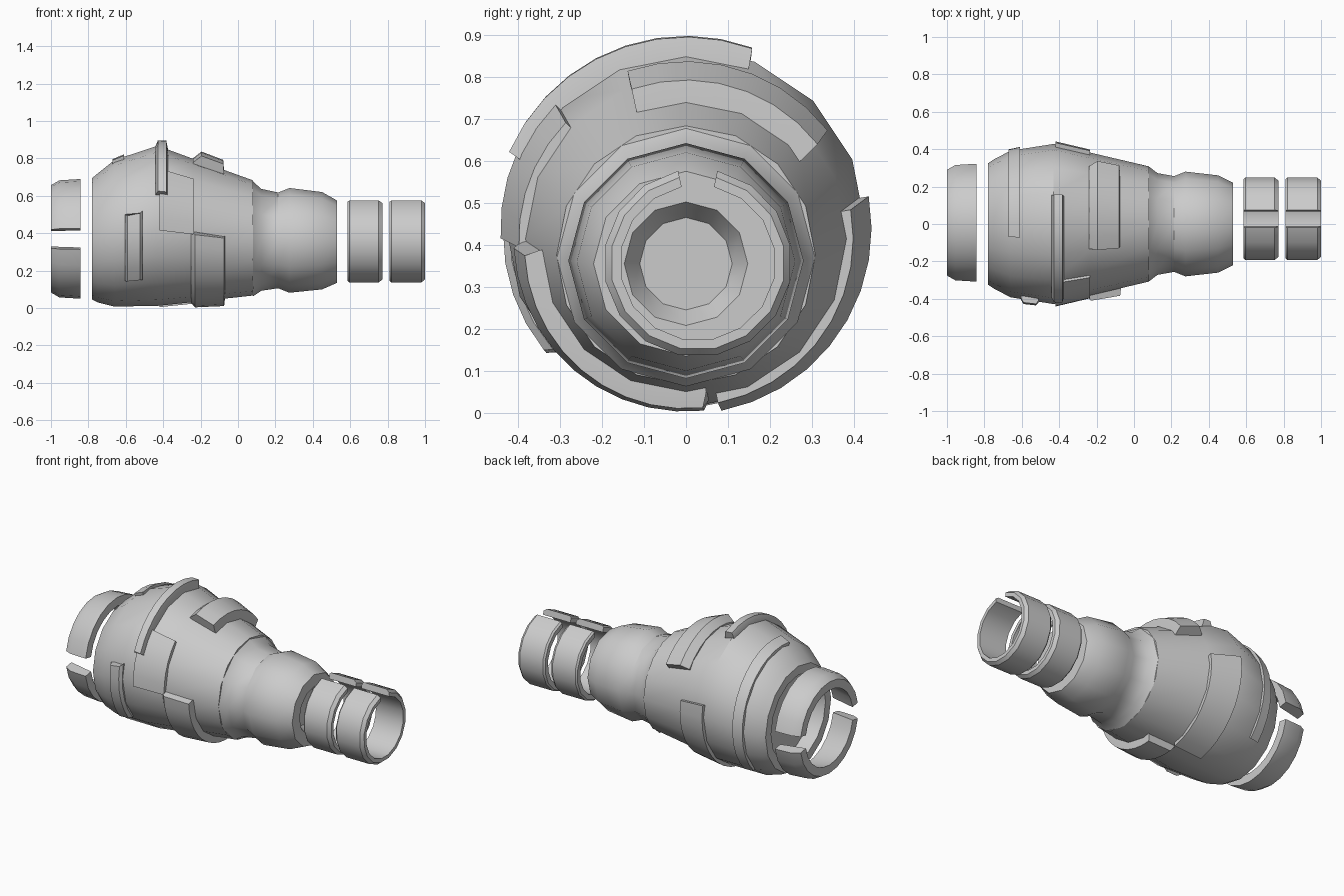
import bpy, bmesh, math
from math import sin, cos, radians

if "Cube" in bpy.data.objects:
    bpy.data.objects.remove(bpy.data.objects["Cube"])

# Body sections along x: (x, centre height, radius)
HULL = [(-0.78, 0.37, 0.325), (-0.75, 0.375, 0.345), (-0.66, 0.40, 0.392), (-0.43, 0.44, 0.428),
        (-0.24, 0.415, 0.383), (0.08, 0.375, 0.308)]
NECK = [(0.08, 0.37, 0.307), (0.125, 0.365, 0.272), (0.215, 0.362, 0.256), (0.275, 0.362, 0.28),
        (0.45, 0.36, 0.26), (0.53, 0.355, 0.22)]


def finish(name, bm):
    bmesh.ops.recalc_face_normals(bm, faces=bm.faces)
    me = bpy.data.meshes.new(name)
    bm.to_mesh(me)
    bm.free()
    ob = bpy.data.objects.new(name, me)
    bpy.context.collection.objects.link(ob)
    bpy.ops.object.select_all(action='DESELECT')
    ob.select_set(True)
    bpy.context.view_layer.objects.active = ob
    bpy.ops.object.shade_smooth_by_angle(angle=radians(32))
    return ob


def loft(name, sections, sides):
    """Closed solid through circular sections, capped at both ends."""
    bm = bmesh.new()
    loops = []
    for x, zc, r in sections:
        loops.append([bm.verts.new((x, r * sin(math.tau * i / sides), zc + r * cos(math.tau * i / sides)))
                      for i in range(sides)])
    for a, b in zip(loops, loops[1:]):
        for i in range(sides):
            j = (i + 1) % sides
            bm.faces.new((a[i], a[j], b[j], b[i]))
    bm.faces.new(loops[0])
    bm.faces.new(loops[-1])
    return finish(name, bm)


def hull_at(x):
    for (x0, c0, r0), (x1, c1, r1) in zip(HULL, HULL[1:]):
        if x <= x1:
            t = (x - x0) / (x1 - x0)
            return c0 + (c1 - c0) * t, r0 + (r1 - r0) * t
    return HULL[-1][1:]


def arc(name, section, a0, a1, step=10):
    """Sweep a closed section of (x, y centre, z centre, radius, end inset) from angle a0 to a1 (0 = top, 90 = +y)."""
    bm = bmesh.new()
    n = max(2, round(abs(a1 - a0) / step))
    loops = []
    for i in range(n + 1):
        loop = []
        for x, yc, zc, r, inset in section:
            a = radians(a0 + inset + (a1 - a0 - 2 * inset) * i / n)
            loop.append(bm.verts.new((x, yc + r * sin(a), zc + r * cos(a))))
        loops.append(loop)
    m = len(section)
    for a, b in zip(loops, loops[1:]):
        for i in range(m):
            j = (i + 1) % m
            bm.faces.new((a[i], a[j], b[j], b[i]))
    bm.faces.new(loops[0])
    bm.faces.new(loops[-1])
    return finish(name, bm)


def plate(name, x0, x1, h0, h1, a0, a1, slope0=0.0, slope1=0.0, inset=0.0):
    """Raised armour plate that follows the hull; h0/h1 are heights at its two ends."""
    sec = []
    for x, h, ins in ((x0, -0.04, 0), (x0, 0.004, 0), (x0 + slope0, h0, inset),
                      (x1 - slope1, h1, inset), (x1, 0.004, 0), (x1, -0.04, 0)):
        zc, r = hull_at(x)
        sec.append((x, 0, zc, r + h, ins))
    arc(name, sec, a0, a1)


# Main hull with a recessed rear, and faceted neck with a tapered bore
loft("hull", [(-0.70, 0.37, 0.25), (-0.78, 0.37, 0.27)] + HULL, 16)
loft("neck", NECK + [(0.53, 0.355, 0.147), (0.47, 0.355, 0.11)], 12)

# Raised plates around the hull
plate("top_flange", -0.44, -0.375, 0.03, 0.044, -67, 21, 0.012, 0.008, 1)
plate("front_panel", -0.42, -0.235, 0.016, 0.016, -93, -46)
plate("back_panel", -0.42, -0.235, 0.016, 0.016, 80, 169)
plate("upper_block", -0.24, -0.075, 0.055, 0.052, -20, 53, 0.045, 0.004, 1)
plate("lower_block", -0.25, -0.07, 0.03, 0.04, -188, -91, 0.02, 0.004, 2)
plate("side_block", -0.605, -0.51, 0.025, 0.022, -131, -77, 0.014, 0.014, 2)
plate("rear_band", -0.67, -0.61, 0.013, 0.013, -10, 135)

# Split clamp rings on the front end
for k, (x0, x1) in enumerate(((0.585, 0.772), (0.81, 1.0))):
    pts = [(x0, 0.185), (x0, 0.215), (x0 + 0.01, 0.224), (x1 - 0.02, 0.224), (x1, 0.208), (x1, 0.185)]
    arc("front_ring_%d" % (k + 1), [(x, 0.028, 0.357, r, 0) for x, r in pts], 12, 348, 22)

# Two half rings floating behind the hull
pts = [(-1.0, 0.235), (-1.0, 0.287), (-0.955, 0.313), (-0.843, 0.32), (-0.843, 0.265)]
for name, mid in (("rear_ring_upper", 0), ("rear_ring_lower", 180)):
    arc(name, [(x, 0.007, 0.37, r, 0) for x, r in pts], mid - 80, mid + 80, 16)
